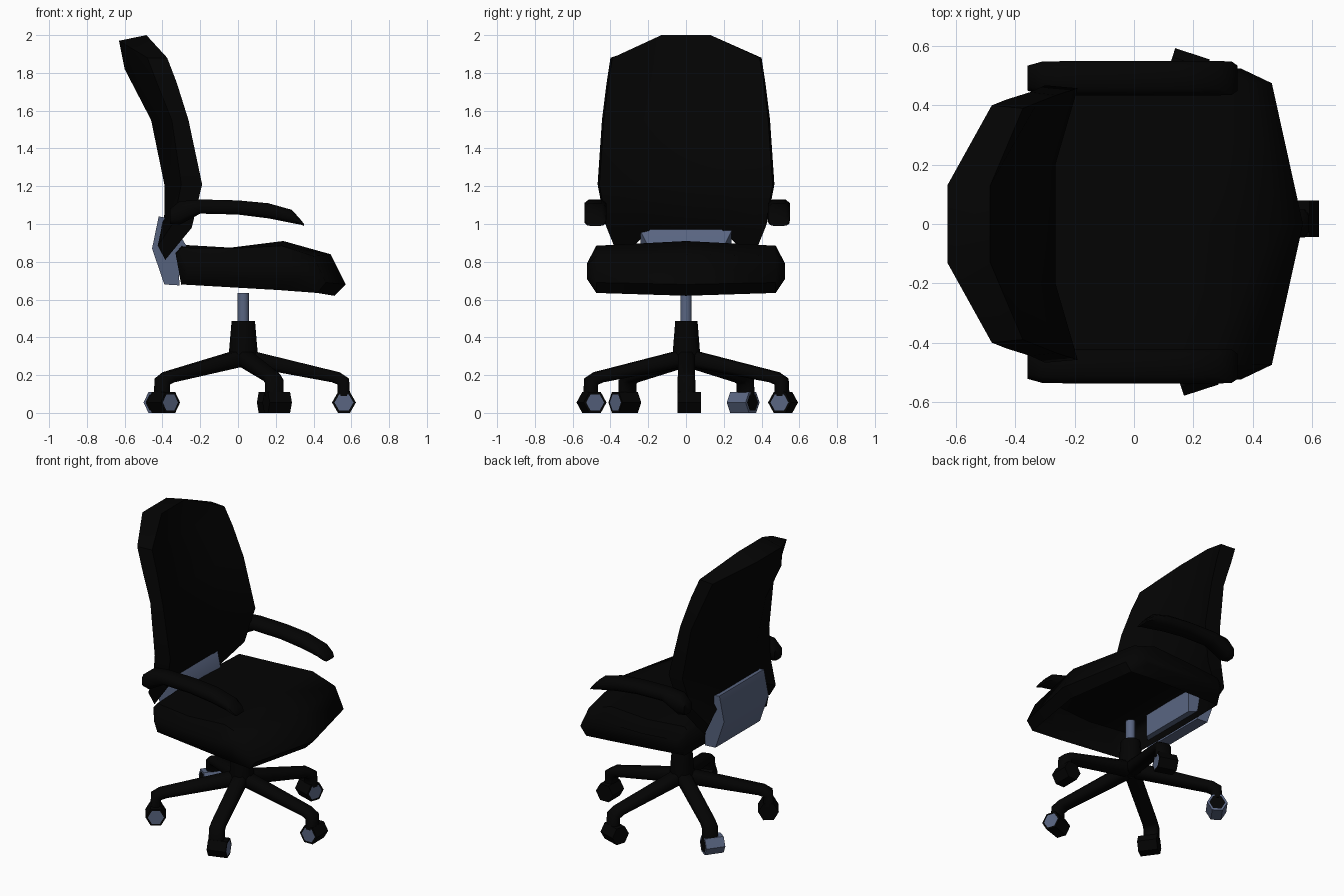
import bpy, bmesh, math
from mathutils import Matrix, Vector

if "Cube" in bpy.data.objects:
    bpy.data.objects.remove(bpy.data.objects["Cube"])


def material(name, rgb):
    m = bpy.data.materials.new(name)
    m.diffuse_color = (*rgb, 1)
    m.use_nodes = True
    m.node_tree.nodes["Principled BSDF"].inputs["Base Color"].default_value = m.diffuse_color
    return m


BLACK = material("black", (0.001, 0.001, 0.001))
STEEL = material("blue_grey", (0.10, 0.13, 0.22))


def loft(name, rings, mats=(BLACK,), matrix=Matrix(), indices=None, holes=()):
    """Skin closed rings; indices = material of (sides, first cap, last cap); holes = open side faces."""
    bm = bmesh.new()
    vs = [[bm.verts.new(matrix @ Vector(p)) for p in ring] for ring in rings]
    n = len(vs[0])
    sides = [bm.faces.new((a[i], a[(i + 1) % n], b[(i + 1) % n], b[i]))
             for j, (a, b) in enumerate(zip(vs, vs[1:])) for i in range(n) if (j, i) not in holes]
    for ring, slot in ((vs[0], 1), (vs[-1], 2)):
        # eight-sided ends are split symmetrically into quads
        parts = ((0, 1, 2, 3), (4, 5, 6, 7), (0, 3, 4, 7)) if n == 8 else (range(n),)
        for part in parts:
            f = bm.faces.new([ring[i] for i in part])
            f.material_index = indices[slot] if indices else 0
    for f in sides:
        f.material_index = indices[0] if indices else 0
    bmesh.ops.recalc_face_normals(bm, faces=bm.faces)
    me = bpy.data.meshes.new(name)
    bm.to_mesh(me)
    bm.free()
    for m in mats:
        me.materials.append(m)
    ob = bpy.data.objects.new(name, me)
    bpy.context.collection.objects.link(ob)
    bpy.ops.object.select_all(action='DESELECT')
    ob.select_set(True)
    bpy.context.view_layer.objects.active = ob
    bpy.ops.object.shade_smooth_by_angle(angle=math.radians(55))
    return ob


SECTION = [(0, -.6), (0, .6), (.25, 1), (.75, 1), (1, .6), (1, -.6), (.75, -1), (.25, -1)]


def bar(name, stations, matrix):
    """Chamfered bar along x; station = low x, low z, high x, high z, half width."""
    rings = [[(a + (c - a) * t, w * s, b + (d - b) * t) for t, s in SECTION]
             for a, b, c, d, w in stations]
    return loft(name, rings, matrix=matrix)


def tube(name, x, y, sides, levels, mat):
    rings = [[(x + r * math.cos(math.tau * i / sides), y + r * math.sin(math.tau * i / sides), z)
              for i in range(sides)] for r, z in levels]
    return loft(name, rings, (mat,))


# Seat: side profiles lofted across the width, bowed at the front, hollow underneath
mid = [(-.33, .86), (-.30, .89), (-.04, .875), (.24, .91), (.49, .84),
       (.57, .68), (.51, .62), (.23, .65), (-.30, .675)]
side = [(-.33, .84), (-.30, .875), (-.04, .87), (.23, .885), (.40, .83),
        (.465, .69), (.42, .635), (.22, .65), (-.30, .68)]
edge = [(-.29, .77), (-.27, .79), (-.04, .79), (.2, .79), (.32, .78),
        (.36, .73), (.32, .71), (.2, .71), (-.27, .715)]
rings = []
for y, prof in ((-.525, edge), (-.475, side), (0, mid), (.475, side), (.525, edge)):
    rings.append([(x, y * (0.93 if x < -.25 else 1), z) for x, z in prof])
loft("seat", rings, holes=((1, 6), (1, 7), (2, 6), (2, 7)))

# Backrest: rows of half width, inner y, centre z, edge z, x of front centre/edge,
# back edge/centre, and how far the back centre and back edge heights differ
rows = [(.40, .13, 2.0, 1.88, -.485, -.375, -.48, -.63, -.03, 0),
        (.42, .17, 1.82, 1.75, -.445, -.325, -.43, -.60, 0, 0),
        (.445, .2, 1.55, 1.55, -.34, -.262, -.35, -.46, 0, 0),
        (.468, .2, 1.21, 1.21, -.265, -.19, -.30, -.39, 0, 0),
        (.43, .2, 1.05, .98, -.29, -.245, -.34, -.39, 0, .03),
        (.36, .19, .97, .81, -.32, -.385, -.425, -.39, 0, .075)]
rings = []
for w, c, zc, ze, fc, fe, be, bc, dc, de in rows:
    half = [(fc, c, zc), (fe, w - .01, ze), (be, w, ze + de), (bc, c, zc + dc)]
    rings.append(half + [(x, -y, z) for x, y, z in reversed(half)])
loft("backrest", rings)

# Bracket joining seat and backrest, reaching into the hollow seat over its rear rim
bracket = [(-.42, 1.04), (-.36, 1.03), (-.32, .96), (-.27, .88), (-.27, .73), (-.312, .73),
           (-.31, .675), (-.39, .68), (-.455, .87)]
loft("back_bracket", [[(x, s * (.2 if x > -.3 else .24), z) for x, z in bracket] for s in (-1, 1)],
     (STEEL,))

# Armrests
arm = [(-.36, .0, .08, .042), (-.31, -.005, .12, .056), (-.2, .055, .13, .058), (0, .05, .125, .058),
       (.16, .03, .11, .058), (.285, .005, .075, .058), (.33, -.003, .025, .056), (.35, -.01, 0, .042)]
for name, s in (("left_armrest", 1), ("right_armrest", -1)):
    bar(name, [(x, 1 + lo, x, 1 + hi, w) for x, lo, hi, w in arm],
        Matrix.Translation((0, .006 + s * .486, 0)))

# Column and hub
CX, CY = .028, .002
tube("gas_post", CX, CY - .002, 10, [(.031, .44), (.031, .635)], STEEL)
tube("hub", CX, CY, 10, [(.07, .25), (.076, .32), (.062, .487)], BLACK)

# Five legs with casters; one end of each wheel is blue-grey, one wheel has blue-grey sides
leg = [(.02, .245, .02, .335, .045), (.47, .162, .51, .215, .045),
       (.50, .15, .56, .182, .047), (.50, .09, .565, .09, .047)]
finish = [(0, 1, 0), (0, 1, 0), (1, 0, 0), (0, 0, 1), (0, 0, 1)]
hexagon = [(math.cos(math.pi * i / 3), math.sin(math.pi * i / 3)) for i in range(6)]
for k in range(5):
    m = Matrix.Translation((CX, CY, 0)) @ Matrix.Rotation(math.radians(72 * k), 4, 'Z')
    bar(f"leg_{k + 1}", leg, m)
    rim = [(-.046, .05), (-.046, .0635), (.077, .0635), (.077, .05)]
    loft(f"caster_{k + 1}", [[(.533 + a * r, y, .055 + b * r) for a, b in hexagon] for y, r in rim],
         (BLACK, STEEL), m, finish[k])
